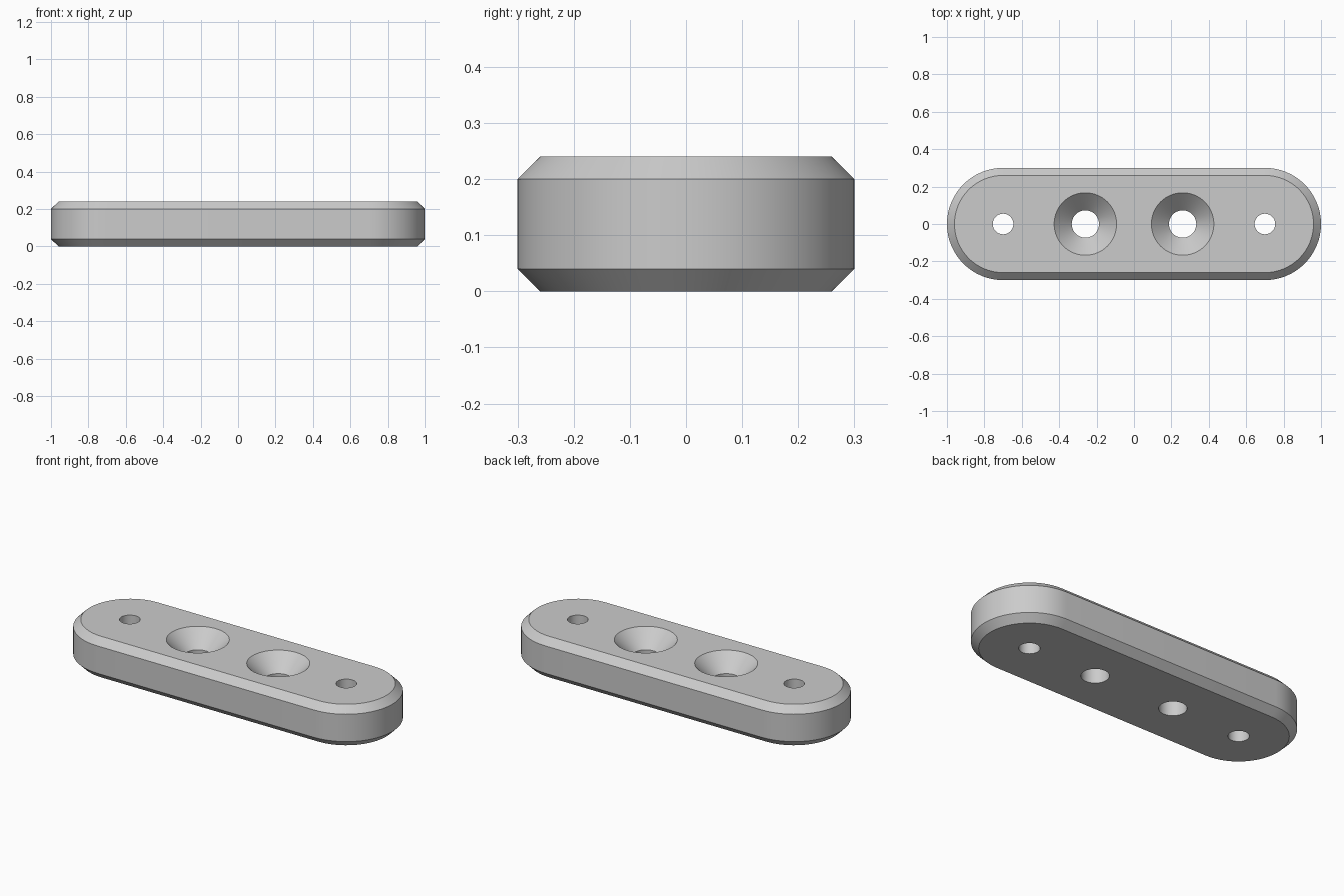
import bpy, bmesh, math

cube = bpy.data.objects.get("Cube")
if cube:
    bpy.data.objects.remove(cube, do_unlink=True)

HEIGHT, CHAMFER = 0.24, 0.04
END_X, END_RADIUS = 0.7, 0.3
SCREW_X, SCREW_RADIUS, SINK_RADIUS = 0.26, 0.073, 0.167
PIN_RADIUS = 0.055
SEGMENTS = 64

grey = bpy.data.materials.new("plain grey")
grey.use_nodes = True
colour = (0.6, 0.6, 0.6, 1)
grey.diffuse_color = colour
grey.node_tree.nodes["Principled BSDF"].inputs["Base Color"].default_value = colour

bm = bmesh.new()


def arc(cx, radius, start, sweep, steps):
    return [(cx + radius * math.cos(start + sweep * i / steps),
             radius * math.sin(start + sweep * i / steps)) for i in range(steps + 1)]


def circle(cx, radius):
    return arc(cx, radius, 0, math.tau, SEGMENTS)[:-1]


def slot(radius):
    half = SEGMENTS // 2
    return (arc(END_X, radius, -math.pi / 2, math.pi, half)
            + arc(-END_X, radius, math.pi / 2, math.pi, half))


def wall(sections):
    """Skin a stack of (outline, z) sections; return bottom and top edge loops."""
    rings = [[bm.verts.new((x, y, z)) for x, y in pts] for pts, z in sections]
    for low, high in zip(rings, rings[1:]):
        for i in range(len(low)):
            j = (i + 1) % len(low)
            bm.faces.new((low[i], low[j], high[j], high[i]))
    return [[bm.edges.get((r[i - 1], r[i])) for i in range(len(r))]
            for r in (rings[0], rings[-1])]


# Chamfered rounded outer wall
loops = [wall([(slot(END_RADIUS - CHAMFER), 0),
               (slot(END_RADIUS), CHAMFER),
               (slot(END_RADIUS), HEIGHT - CHAMFER),
               (slot(END_RADIUS - CHAMFER), HEIGHT)])]

# Mirrored pairs of plain pin holes and countersunk screw holes
sink_z = HEIGHT - (SINK_RADIUS - SCREW_RADIUS)
for side in (-1, 1):
    loops.append(wall([(circle(side * END_X, PIN_RADIUS), 0),
                       (circle(side * END_X, PIN_RADIUS), HEIGHT)]))
    loops.append(wall([(circle(side * SCREW_X, SCREW_RADIUS), 0),
                       (circle(side * SCREW_X, SCREW_RADIUS), sink_z),
                       (circle(side * SCREW_X, SINK_RADIUS), HEIGHT)]))

# Flat bottom and top faces around the holes
for level, normal in ((0, (0, 0, -1)), (1, (0, 0, 1))):
    edges = [e for pair in loops for e in pair[level]]
    bmesh.ops.triangle_fill(bm, edges=edges, use_beauty=True, normal=normal)

bmesh.ops.recalc_face_normals(bm, faces=bm.faces)
mesh = bpy.data.meshes.new("mounting_plate")
bm.to_mesh(mesh)
bm.free()
mesh.materials.append(grey)

plate = bpy.data.objects.new("mounting_plate", mesh)
bpy.context.collection.objects.link(plate)
bpy.ops.object.select_all(action="DESELECT")
plate.select_set(True)
bpy.context.view_layer.objects.active = plate
bpy.ops.object.shade_smooth_by_angle(angle=math.radians(30))
